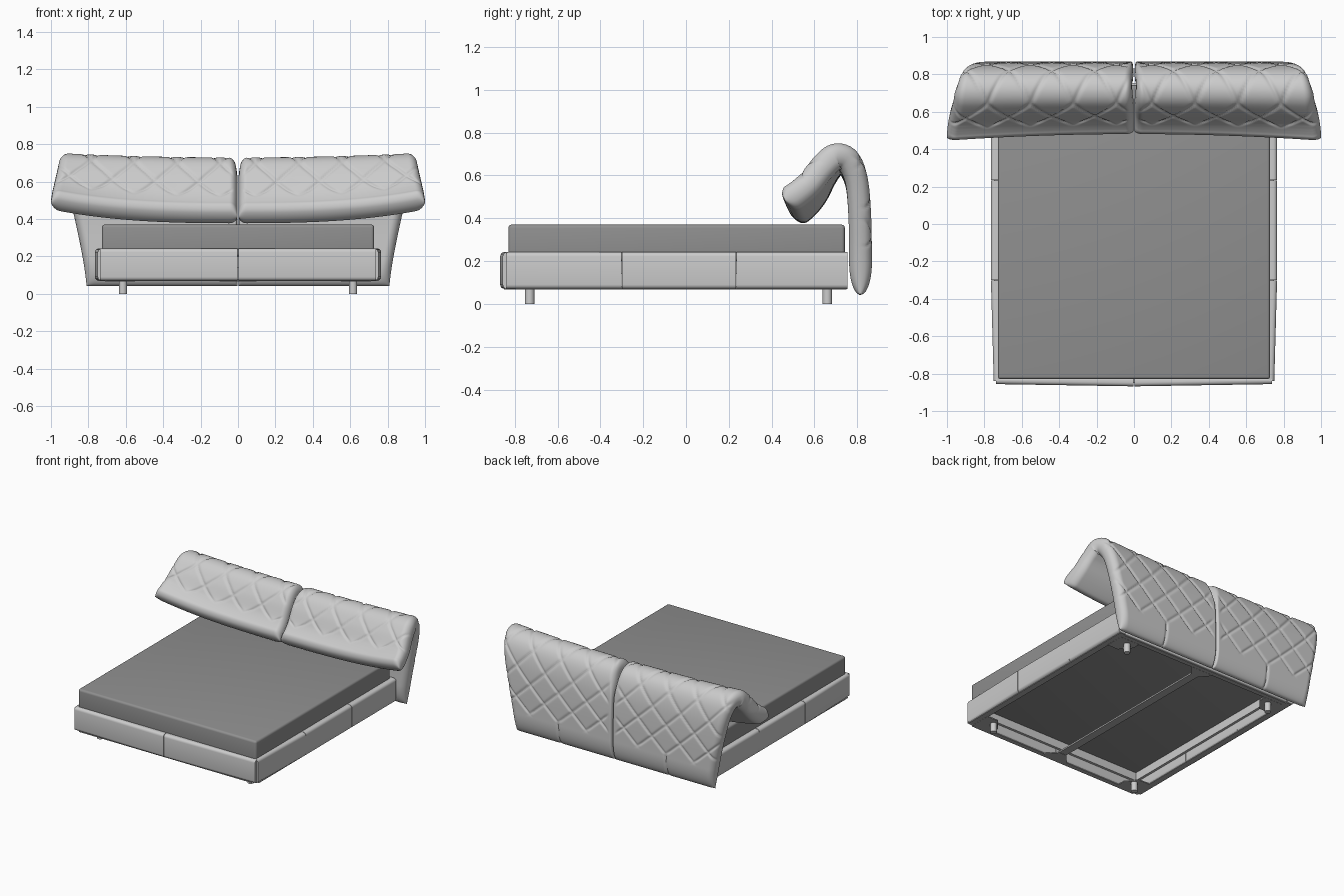
import bpy, bmesh, math
from mathutils import Vector
from mathutils.geometry import interpolate_bezier

if "Cube" in bpy.data.objects:
    bpy.data.objects.remove(bpy.data.objects["Cube"])


def material(name, v):
    m = bpy.data.materials.new(name)
    m.use_nodes = True
    m.diffuse_color = (v, v, v, 1)
    m.node_tree.nodes["Principled BSDF"].inputs["Base Color"].default_value = (v, v, v, 1)
    return m


FABRIC = material("light grey upholstery", 0.6)
MATTRESS = material("mid grey mattress", 0.28)
UNDER = material("grey underside frame", 0.42)


def finish(name, bm, mat, angle=40):
    bmesh.ops.recalc_face_normals(bm, faces=bm.faces)
    me = bpy.data.meshes.new(name)
    bm.to_mesh(me)
    bm.free()
    ob = bpy.data.objects.new(name, me)
    bpy.context.collection.objects.link(ob)
    me.materials.append(mat)
    bpy.ops.object.select_all(action="DESELECT")
    ob.select_set(True)
    bpy.context.view_layer.objects.active = ob
    bpy.ops.object.shade_smooth_by_angle(angle=math.radians(angle))
    return ob


def box(name, lo, hi, mat, bevel=0.0, axis=None):
    # Box with all edges rounded, or only those running along one axis
    bm = bmesh.new()
    bmesh.ops.create_cube(bm, size=1)
    for v in bm.verts:
        v.co = [l + (c + 0.5) * (h - l) for l, h, c in zip(lo, hi, v.co)]
    if bevel:
        edges = [e for e in bm.edges if axis is None
                 or abs((e.verts[0].co - e.verts[1].co)[axis]) > 0.01]
        bmesh.ops.bevel(bm, geom=edges, offset=bevel, segments=4, profile=0.5, affect="EDGES")
    return finish(name, bm, mat)


# Headboard centreline (y, z): up the back, over the top, down the front flap
KNOTS = [Vector(p) for p in (
    (0.815, 0.042), (0.815, 0.2), (0.812, 0.4), (0.797, 0.56), (0.757, 0.65),
    (0.70, 0.663), (0.65, 0.605), (0.60, 0.51), (0.55, 0.45), (0.495, 0.41))]


def smooth_path(knots, steps=16):
    ext = [2 * knots[0] - knots[1]] + knots + [2 * knots[-1] - knots[-2]]
    pts = []
    for a, b, c, d in zip(ext, ext[1:], ext[2:], ext[3:]):
        pts += interpolate_bezier(b, b + (c - a) / 6, c - (d - b) / 6, c, steps + 1)[:-1]
    return pts + [knots[-1]]


def spread(n):
    # Samples from 0 to 1, denser near both ends
    return [0.6 * i / n + 0.2 * (1 - math.cos(math.pi * i / n)) for i in range(n + 1)]


def rounding(d, r):
    return math.sqrt(max(0, 1 - max(0, 1 - d / r) ** 2))


def fade(v, a, b):
    t = min(1, max(0, (v - a) / (b - a)))
    return t * t * (3 - 2 * t)


PATH = smooth_path(KNOTS)
ARC = [0.0]
for p, q in zip(PATH, PATH[1:]):
    ARC.append(ARC[-1] + (q - p).length)
TOTAL = ARC[-1]


def on_path(s):
    i = next((k for k in range(1, len(ARC)) if ARC[k] >= s - 1e-9), len(ARC) - 1)
    t = (s - ARC[i - 1]) / (ARC[i] - ARC[i - 1])
    tan = (PATH[min(i + 1, len(PATH) - 1)] - PATH[max(i - 2, 0)]).normalized()
    return PATH[i - 1].lerp(PATH[i], t), tan


def groove(s, x):
    # Diamond quilting with a plain border, and a vertical seam low on the back
    depth = 0
    for sign in (1, -1):
        k = (x - 0.44) / 0.23 + sign * (s - 0.17) / 0.21
        depth = max(depth, math.exp(-((abs(k - round(k)) * 0.15) / 0.007) ** 2))
    depth *= fade(s, 0.15, 0.2) * fade(TOTAL - s, 0.1, 0.16) * fade(x, 0.02, 0.06)
    seam = math.exp(-((x - 0.44) / 0.007) ** 2) * (1 - fade(s, 0.15, 0.19))
    return 0.009 * max(depth, seam)


def headboard_half(name, side):
    bm = bmesh.new()
    rows, cols = spread(150), spread(120)
    for face in (1, -1):
        grid = []
        for u in rows:
            s = u * TOTAL
            mid, tan = on_path(s)
            normal = Vector((tan.y, -tan.x))
            flap = fade(s, 0.6, TOTAL)
            width = 0.81 + 0.145 * min(1, s / 0.68) ** 1.3 + 0.045 * flap
            half = 0.053 + 0.01 * fade(s, 0.5, 0.7)
            start = 0.002 + 0.008 * math.exp(-((s - 0.64) / 0.07) ** 2)
            inner_round = 0.012 + 0.03 * fade(s, 0.45, 0.6)
            line = []
            for t in cols:
                x = start + t * (width - start)
                edge = min(rounding(x - start, inner_round), rounding(width - x, 0.05))
                h = half * edge * rounding(s, 0.15) * rounding(TOTAL - s, 0.045)
                if face > 0:
                    h -= groove(s, x) * edge
                lift = 0.02 * t * t * fade(s, 0.3, 0.65) + 0.055 * t ** 3 * flap
                p = mid + normal * h * face
                line.append(bm.verts.new((side * x, p.x - 0.035 * t * t * flap, p.y + lift)))
            grid.append(line)
        for a, b in zip(grid, grid[1:]):
            for j in range(len(cols) - 1):
                bm.faces.new((a[j], a[j + 1], b[j + 1], b[j]))
    bmesh.ops.remove_doubles(bm, verts=bm.verts, dist=0.0002)
    finish(name, bm, FABRIC, 60)


headboard_half("headboard_left", 1)
headboard_half("headboard_right", -1)

# Padded rails in panels, with narrow gaps that read as seams
Z0, Z1 = 0.07, 0.242
for side, label in ((1, "left"), (-1, "right")):
    xs = sorted((side * 0.703, side * 0.765))
    cuts = (-0.84, -0.3, 0.235, 0.755)
    for n, (a, b) in enumerate(zip(cuts, cuts[1:])):
        rail = box(f"side_rail_{label}_{n + 1}", (xs[0], a + 0.0015, Z0),
                   (xs[1], b - 0.0015, Z1), FABRIC, 0.02, axis=1)
        # Draw in the outer face at the foot end
        for v in rail.data.vertices:
            if n == 0 and v.co.y < -0.8 and abs(v.co.x) > 0.73:
                v.co.x -= side * 0.015
    xs = sorted((side * 0.0015, side * 0.738))
    rail = box(f"front_rail_{label}", (xs[0], -0.868, Z0), (xs[1], -0.815, Z1), FABRIC, 0.02, axis=0)
    for v in rail.data.vertices:
        if abs(v.co.x) > 0.7 and v.co.y < -0.835:
            v.co.y += 0.012
box("back_rail", (-0.703, 0.705, Z0), (0.703, 0.755, Z1), FABRIC, 0.006)

# Mattress
box("mattress", (-0.728, -0.83, 0.2), (0.728, 0.742, 0.37), MATTRESS, 0.016)

# Underside: inner ledges, rim strips, centre beam, gussets and legs
for side, y in ((1, 0.705), (-1, -0.815)):
    xs = sorted((side * 0.685, side * 0.703))
    box("ledge_side", (xs[0], -0.815, 0.14), (xs[1], 0.705, 0.205), FABRIC)
    ys = sorted((y, y - side * 0.018))
    box("ledge_end", (-0.685, ys[0], 0.14), (0.685, ys[1], 0.205), FABRIC)
    xs = sorted((side * 0.703, side * 0.748))
    box("rim_side", (xs[0], -0.825, 0.067), (xs[1], 0.75, 0.072), UNDER)
    ys = sorted((y, y + side * 0.035))
    box("rim_end", (-0.703, ys[0], 0.067), (0.703, ys[1], 0.072), UNDER)
box("centre_beam", (-0.03, -0.815, 0.068), (0.03, 0.705, 0.08), UNDER)


def plate(name, pts):
    bm = bmesh.new()
    f = bm.faces.new([bm.verts.new((x, y, 0.066)) for x, y in pts])
    top = bmesh.ops.extrude_face_region(bm, geom=[f])["geom"]
    for v in top:
        if isinstance(v, bmesh.types.BMVert):
            v.co.z += 0.008
    finish(name, bm, UNDER)


for end, y, leg_y in ((-1, -0.82, -0.73), (1, 0.71, 0.66)):
    plate("beam_gusset", [(-0.1, y), (0.1, y), (0.03, y - end * 0.08), (-0.03, y - end * 0.08)])
    for side in (1, -1):
        plate("corner_gusset", [(side * 0.71, y), (side * 0.55, y), (side * 0.55, y - end * 0.06),
                                (side * 0.62, y - end * 0.14), (side * 0.71, y - end * 0.14)])
        bm = bmesh.new()
        bmesh.ops.create_cone(bm, cap_ends=True, segments=24, radius1=0.022, radius2=0.022, depth=0.07)
        bmesh.ops.translate(bm, verts=bm.verts, vec=(side * 0.615, leg_y, 0.035))
        finish("leg", bm, FABRIC)
